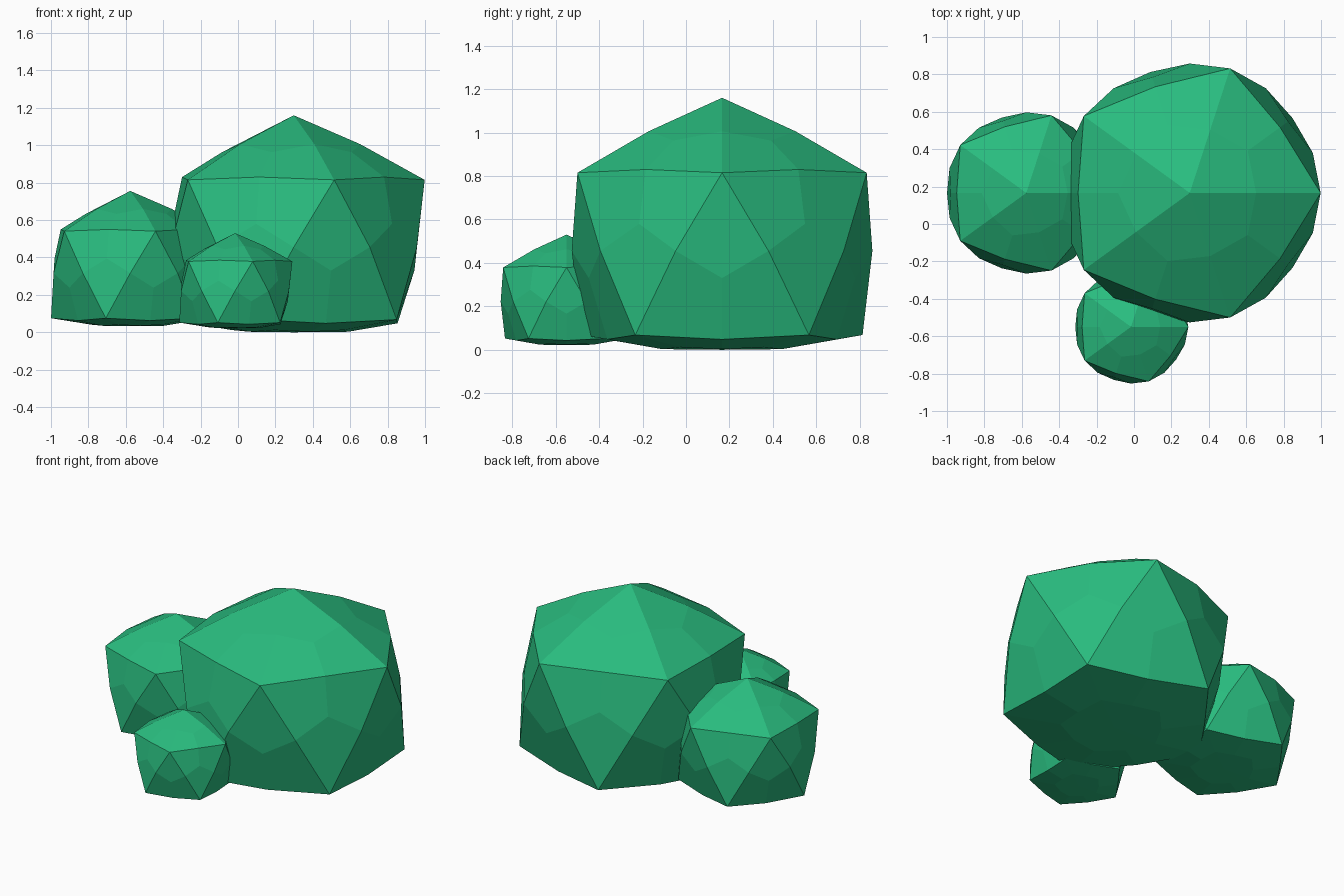
import bpy, bmesh, math

if "Cube" in bpy.data.objects:
    bpy.data.objects.remove(bpy.data.objects["Cube"])

leaf = bpy.data.materials.new("leaf_green")
leaf.diffuse_color = (0.022, 0.50, 0.21, 1.0)
leaf.use_nodes = True
leaf.node_tree.nodes["Principled BSDF"].inputs["Base Color"].default_value = leaf.diffuse_color


def ring(bm, r, z, offset, count=5):
    """Ring of vertices around the z axis, offset in degrees."""
    step = 360 / count
    angles = [math.radians(offset + step * k) for k in range(count)]
    return [bm.verts.new((r * math.cos(a), r * math.sin(a), z)) for a in angles]


def clump(name, location, scale):
    """Squashed icosahedron, each triangle split into three bulged kites."""
    bm = bmesh.new()
    top = bm.verts.new((0, 0, 1.16))
    bottom = bm.verts.new((0, 0, 0))
    # corners
    up = ring(bm, 0.70, 0.815, 0)
    low = ring(bm, 0.68, 0.068, 36)
    # edge midpoints
    top_up = ring(bm, 0.355, 1.006, 0)
    up_up = ring(bm, 0.597, 0.83, 36)
    up_low = ring(bm, 0.692, 0.455, 18, 10)
    low_low = ring(bm, 0.555, 0.048, 72)
    bot_low = ring(bm, 0.33, 0.012, 36)
    # triangle centres
    c_top = ring(bm, 0.383, 0.963, 36)
    c_high = ring(bm, 0.65, 0.58, 36)
    c_mid = ring(bm, 0.645, 0.33, 72)
    c_bot = ring(bm, 0.29, 0.003, 72)

    def kites(corners, mids, centre):
        # mids[i] lies between corners[i] and corners[i + 1]
        for i in range(3):
            bm.faces.new((corners[i], mids[i], centre, mids[i - 1]))

    for k in range(5):
        n = (k + 1) % 5
        a, b, c = up_low[2 * k], up_low[2 * k + 1], up_low[(2 * k + 2) % 10]
        kites((top, up[k], up[n]), (top_up[k], up_up[k], top_up[n]), c_top[k])
        kites((low[k], up[n], up[k]), (b, up_up[k], a), c_high[k])
        kites((up[n], low[k], low[n]), (b, low_low[k], c), c_mid[k])
        kites((bottom, low[n], low[k]), (bot_low[n], low_low[k], bot_low[k]), c_bot[k])

    bmesh.ops.recalc_face_normals(bm, faces=bm.faces)
    mesh = bpy.data.meshes.new(name)
    bm.to_mesh(mesh)
    bm.free()
    mesh.materials.append(leaf)
    ob = bpy.data.objects.new(name, mesh)
    ob.location = location
    ob.scale = (scale,) * 3
    bpy.context.collection.objects.link(ob)


# three leaf clumps forming the bush
clump("large_clump", (0.298, 0.166, 0), 1.0)
clump("medium_clump", (-0.576, 0.166, 0.033), 0.623)
clump("small_clump", (-0.016, -0.55, 0.022), 0.438)
